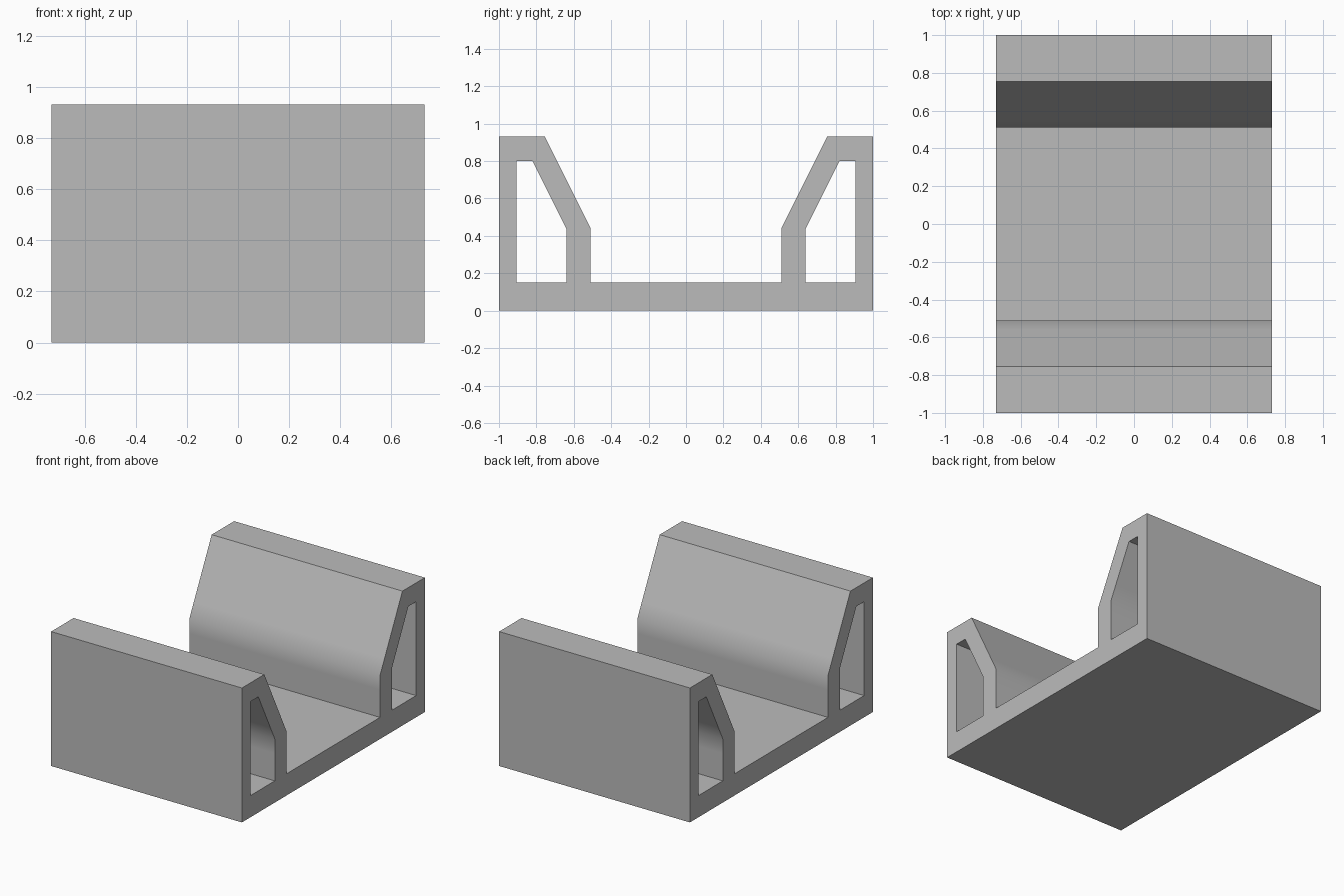
import bpy
import bmesh
import math
from mathutils import Vector

cube = bpy.data.objects.get("Cube")
if cube:
    bpy.data.objects.remove(cube, do_unlink=True)

HALF_WIDTH = 0.73

# One flat grey
grey = bpy.data.materials.new("mid grey")
grey.use_nodes = True
colour = (0.5, 0.5, 0.5, 1.0)
grey.diffuse_color = colour
grey.node_tree.nodes["Principled BSDF"].inputs["Base Color"].default_value = colour

# Half cross-section (y, z): wall outline and the hollow inside it,
# with support points that keep the soft bend narrow
OUTER = [(1, 0), (1, 0.93), (0.755, 0.93), (0.56, 0.54),
         (0.51, 0.44), (0.51, 0.34), (0.51, 0.15)]
HOLLOW = [(0.905, 0.15), (0.905, 0.8), (0.82, 0.8), (0.69, 0.54),
          (0.64, 0.44), (0.64, 0.34), (0.64, 0.15)]

bm = bmesh.new()


def ring(points, side):
    return [bm.verts.new((-HALF_WIDTH, side * y, z)) for y, z in points]


# Hollow side walls, mirrored front to back
floor = []
for side in (1, -1):
    outer, hollow = ring(OUTER, side), ring(HOLLOW, side)
    for i in range(len(outer) - 1):
        bm.faces.new((outer[i], outer[i + 1], hollow[i + 1], hollow[i]))
    edge = [outer[0], hollow[0], hollow[-1], outer[-1]]
    floor += edge if side == 1 else edge[::-1]

# Floor slab joining the walls
bm.faces.new(floor)

# Extrude the section across the full width
result = bmesh.ops.extrude_face_region(bm, geom=bm.faces[:], use_keep_orig=True)
moved = [v for v in result["geom"] if isinstance(v, bmesh.types.BMVert)]
bmesh.ops.translate(bm, verts=moved, vec=Vector((2 * HALF_WIDTH, 0, 0)))
bmesh.ops.recalc_face_normals(bm, faces=bm.faces[:])

mesh = bpy.data.meshes.new("channel_block")
bm.to_mesh(mesh)
bm.free()
mesh.materials.append(grey)
block = bpy.data.objects.new("channel_block", mesh)
bpy.context.collection.objects.link(block)

# Soft bend on the sloped walls, sharp corners elsewhere
bpy.ops.object.select_all(action="DESELECT")
block.select_set(True)
bpy.context.view_layer.objects.active = block
bpy.ops.object.shade_smooth_by_angle(angle=math.radians(30))
